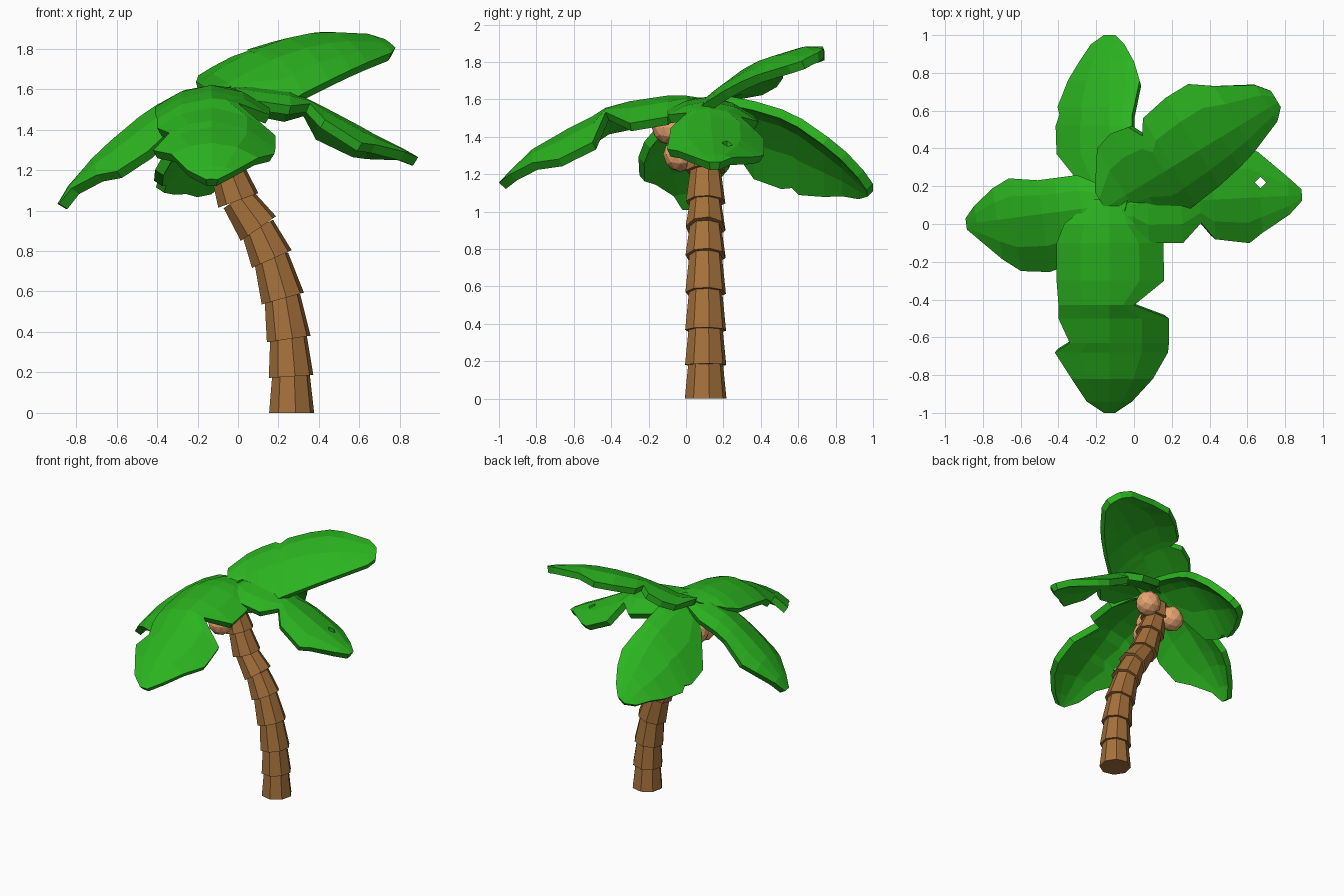
import bpy, bmesh, math
from mathutils import Vector, Matrix

if "Cube" in bpy.data.objects:
    bpy.data.objects.remove(bpy.data.objects["Cube"])


def material(name, rgb):
    m = bpy.data.materials.new(name)
    m.diffuse_color = (*rgb, 1)
    m.use_nodes = True
    m.node_tree.nodes["Principled BSDF"].inputs["Base Color"].default_value = m.diffuse_color
    return m


GREEN = material("leaf green", (0.024, 0.455, 0.014))
BROWN = material("bark brown", (0.375, 0.165, 0.044))
TAN = material("coconut tan", (0.80, 0.37, 0.16))


def finish(bm, name, mat):
    me = bpy.data.meshes.new(name)
    bm.to_mesh(me)
    bm.free()
    me.materials.append(mat)
    ob = bpy.data.objects.new(name, me)
    bpy.context.collection.objects.link(ob)
    return ob


# Trunk: stacked flared frusta following a bent path (x, z)
path = [(.265, 0), (.262, .185), (.25, .37), (.22, .57), (.165, .765),
        (.098, .915), (.0, 1.055), (-.06, 1.22), (-.105, 1.36), (-.13, 1.48)]
bm = bmesh.new()
for i in range(len(path) - 1):
    a = Vector((path[i][0], .105, path[i][1]))
    b = Vector((path[i + 1][0], .105, path[i + 1][1]))
    axis = b - a
    rot = Vector((0, 0, 1)).rotation_difference(axis).to_matrix().to_4x4()
    turn = Matrix.Rotation(math.radians(10), 4, 'Z')
    bmesh.ops.create_cone(bm, cap_ends=True, segments=8,
                          radius1=.113 - .001 * i, radius2=.094 - .002 * i,
                          depth=axis.length + .01,
                          matrix=Matrix.Translation((a + b) / 2) @ rot @ turn)
# flatten the foot on the ground
for v in bm.verts:
    if v.co.z < .02:
        v.co.z = 0
finish(bm, "trunk", BROWN)

# Coconuts under the crown
for i, c in enumerate([(-.13, -.03, 1.305), (-.21, .17, 1.38), (-.01, .15, 1.44), (-.21, -.09, 1.45)]):
    bm = bmesh.new()
    bmesh.ops.create_icosphere(bm, subdivisions=2, radius=.093, matrix=Matrix.Translation(c))
    finish(bm, f"coconut_{i + 1}", TAN)

CROWN = Vector((-.13, .1, 0))


def leaf(name, angle, curve, roll, stations):
    """stations: distance from crown, spine height, left width, right width"""
    t = math.radians(angle)
    u = Vector((math.cos(t), math.sin(t), 0))
    v = Vector((-u.y, u.x, 0))
    bm = bmesh.new()
    rows = []
    for d, z, wl, wr in stations:
        row = []
        for f in (-1, -.55, 0, .55, 1):
            s = f * (wl if f > 0 else wr)
            p = CROWN + u * d + v * s
            p.z = z - curve * s * s + roll * s
            row.append(bm.verts.new(p))
        rows.append(row)
    for r, q in zip(rows, rows[1:]):
        for j in range(4):
            bm.faces.new((r[j], q[j], q[j + 1], r[j + 1]))
    ob = finish(bm, name, GREEN)
    mod = ob.modifiers.new("thickness", 'SOLIDIFY')
    mod.thickness = .05
    mod.offset = -1
    return ob


# Front leaf
leaf("front_leaf", -90, 1.4, 0, [
    (-.03, 1.60, .08, .08), (.1, 1.62, .17, .24), (.2, 1.62, .285, .28),
    (.4, 1.59, .29, .28), (.53, 1.555, .13, .27), (.6, 1.51, .315, .27),
    (.73, 1.445, .315, .21), (.78, 1.415, .31, .29), (.92, 1.335, .23, .2),
    (1.04, 1.22, .12, .12), (1.10, 1.155, .03, .03)])

# Back leaf, rolled down on its left side
leaf("back_leaf", 90, 2.0, -.65, [
    (-.03, 1.57, .08, .08), (.12, 1.57, .16, .12), (.27, 1.54, .28, .12),
    (.42, 1.495, .285, .12), (.48, 1.465, .265, .12), (.52, 1.445, .275, .13),
    (.66, 1.345, .22, .16), (.76, 1.265, .16, .13),
    (.85, 1.18, .10, .08), (.90, 1.13, .03, .03)])

# Left leaf
leaf("left_leaf", 187.5, 1.8, 0, [
    (-.03, 1.60, .08, .08), (.15, 1.58, .18, .18), (.27, 1.525, .29, .18),
    (.36, 1.465, .31, .18), (.51, 1.34, .285, .21), (.60, 1.255, .21, .17),
    (.71, 1.125, .09, .09), (.765, 1.035, .03, .03)])

# Right leaf with a small diamond hole
right = leaf("right_leaf", 3, 1.5, 0, [
    (-.03, 1.59, .08, .08), (.12, 1.61, .14, .12), (.2, 1.61, .25, .21),
    (.38, 1.59, .27, .22), (.48, 1.55, .17, .12), (.55, 1.515, .29, .21),
    (.73, 1.42, .28, .24), (.80, 1.38, .24, .19),
    (.95, 1.305, .1, .1), (1.02, 1.265, .03, .03)])
bm = bmesh.new()
bmesh.ops.create_cone(bm, cap_ends=True, segments=4, radius1=.03, radius2=.03, depth=.6,
                      matrix=Matrix.Translation((.67, .22, 1.4)))
cutter = finish(bm, "hole_cutter", GREEN)
cutter.hide_render = True
mod = right.modifiers.new("hole", 'BOOLEAN')
mod.operation = 'DIFFERENCE'
mod.object = cutter
# bake the hole and drop the cutter
bpy.context.view_layer.update()
dg = bpy.context.evaluated_depsgraph_get()
baked = bpy.data.meshes.new_from_object(right.evaluated_get(dg))
right.modifiers.clear()
right.data = baked
bpy.data.objects.remove(cutter)

# Raised leaf towards the back right, tilted down on its right side
leaf("raised_leaf", 31.4, 1.2, .48, [
    (-.03, 1.60, .1, .08), (.1, 1.63, .29, .1), (.2, 1.68, .32, .13),
    (.30, 1.725, .30, .23), (.34, 1.74, .22, .24), (.39, 1.76, .30, .235),
    (.55, 1.805, .33, .217), (.69, 1.83, .33, .19), (.8, 1.838, .25, .16),
    (.99, 1.83, .14, .085), (1.045, 1.82, .07, .03)])
